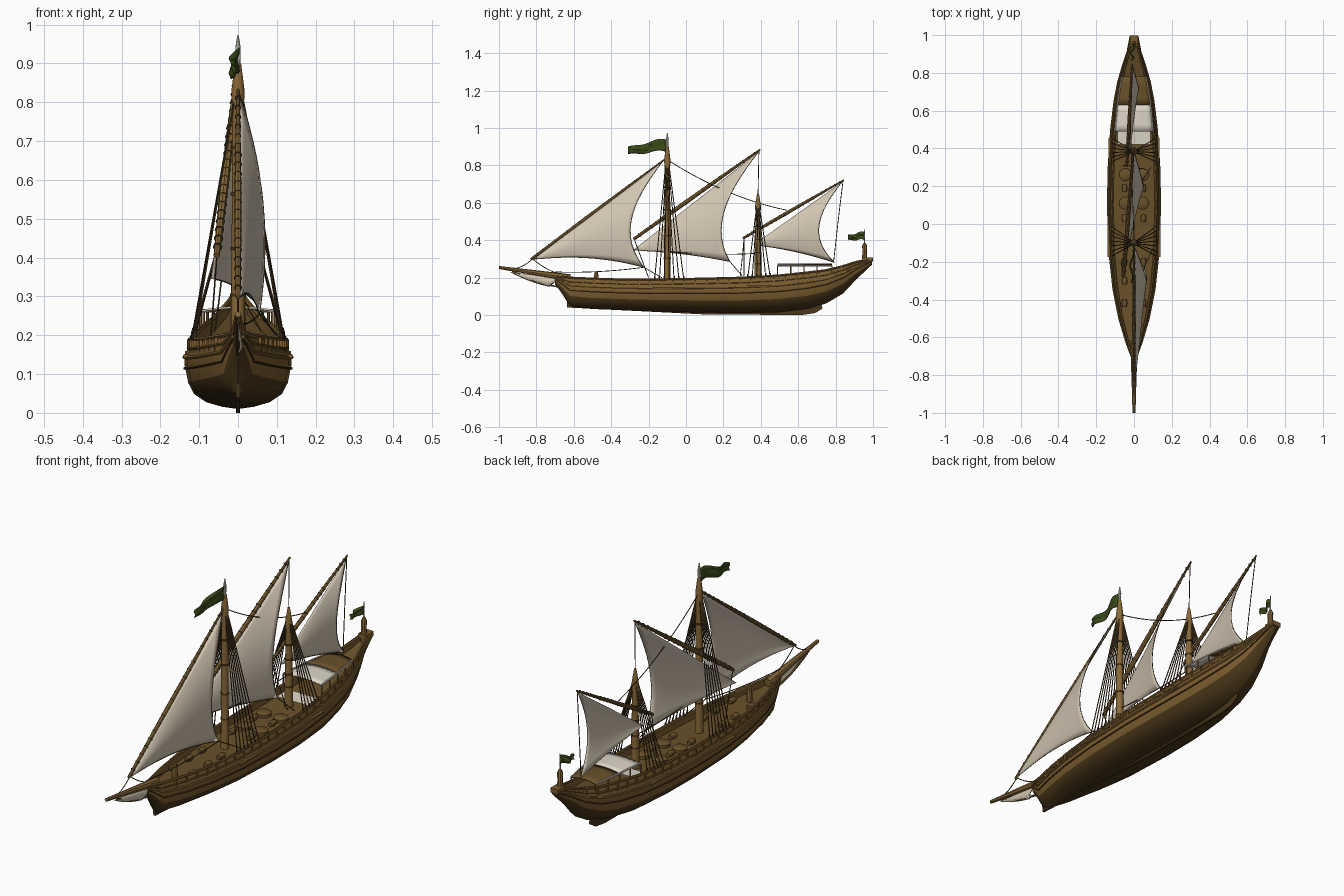
import bpy, bmesh, math
from mathutils import Vector

if "Cube" in bpy.data.objects:
    bpy.data.objects.remove(bpy.data.objects["Cube"], do_unlink=True)


def material(name, r, g, b):
    m = bpy.data.materials.new(name)
    m.use_nodes = True
    m.diffuse_color = (r, g, b, 1)
    shader = m.node_tree.nodes["Principled BSDF"]
    shader.inputs["Base Color"].default_value = (r, g, b, 1)
    shader.inputs["Roughness"].default_value = 0.9
    return m


HULL = material("hull wood", .2, .11, .028)
DARK = material("dark lower wood", .068, .038, .01)
DECK = material("deck wood", .14, .082, .023)
SPAR = material("spar wood", .25, .14, .04)
ROPE = material("tarred rope", .08, .05, .017)
CLOTH = material("sail cloth", .65, .57, .45)
GREEN = material("flag green", .042, .072, .009)
WHITE = material("pale trim", .73, .68, .58)


def finish(name, bm, mats, smooth=True):
    bmesh.ops.recalc_face_normals(bm, faces=bm.faces)
    mesh = bpy.data.meshes.new(name)
    bm.to_mesh(mesh)
    bm.free()
    for m in mats:
        mesh.materials.append(m)
    if smooth:
        mesh.shade_smooth()
        mesh.set_sharp_from_angle(angle=math.radians(40))
    ob = bpy.data.objects.new(name, mesh)
    bpy.context.collection.objects.link(ob)
    return ob


def grid(name, rows, mats, rule=None):
    """Skin a list of equal point rows; rule picks the material of a strip."""
    bm = bmesh.new()
    verts = [[bm.verts.new(p) for p in row] for row in rows]
    for a, b in zip(verts, verts[1:]):
        for j in range(len(a) - 1):
            f = bm.faces.new((a[j], a[j + 1], b[j + 1], b[j]))
            f.material_index = rule(j) if rule else 0
    bmesh.ops.remove_doubles(bm, verts=bm.verts, dist=1e-5)
    return finish(name, bm, mats)


def tube(name, points, radii, mat, sides=8):
    """Round bar along points; radii is one value or one per point."""
    pts = [Vector(p) for p in points]
    if not isinstance(radii, (list, tuple)):
        radii = [radii] * len(pts)
    bm = bmesh.new()
    rings = []
    for i, (p, r) in enumerate(zip(pts, radii)):
        along = (pts[min(i + 1, len(pts) - 1)] - pts[max(i - 1, 0)]).normalized()
        side = along.cross(Vector((0, 0, 1)) if abs(along.z) < .9 else Vector((0, 1, 0))).normalized()
        up = side.cross(along)
        turn = [2 * math.pi * k / sides for k in range(sides)]
        rings.append([bm.verts.new(p + r * (side * math.cos(a) + up * math.sin(a))) for a in turn])
    for a, b in zip(rings, rings[1:]):
        for k in range(sides):
            n = (k + 1) % sides
            bm.faces.new((a[k], a[n], b[n], b[k]))
    bm.faces.new(rings[0])
    bm.faces.new(rings[-1])
    return finish(name, bm, [mat])


def box(name, center, size, mat):
    bm = bmesh.new()
    bmesh.ops.create_cube(bm, size=1)
    for v in bm.verts:
        v.co = Vector(c + s * q for c, s, q in zip(center, size, v.co))
    return finish(name, bm, [mat], False)


def sagging(a, b, drop, n=10):
    a, b = Vector(a), Vector(b)
    return [a.lerp(b, i / n) - Vector((0, 0, 4 * drop * i / n * (1 - i / n))) for i in range(n + 1)]


# Hull stations: y, half width, bottom, sheer
STATIONS = [(-.7, .012, .165, .21), (-.66, .028, .11, .205), (-.62, .042, .045, .2),
            (-.5, .078, .032, .195), (-.35, .108, .026, .19), (-.15, .13, .018, .19),
            (.1, .138, .012, .195), (.3, .134, .01, .2), (.5, .121, .014, .212),
            (.65, .103, .032, .228), (.75, .084, .062, .24), (.84, .058, .115, .262),
            (.91, .034, .19, .284), (.995, .018, .27, .302)]
SECTION = [(0, 0), (.3, .03), (.6, .09), (.82, .2), (.93, .36), (1, .62), (1, .72), (.93, .86), (.86, 1)]


def station(y):
    for a, b in zip(STATIONS, STATIONS[1:]):
        if y <= b[0]:
            t = (y - a[0]) / (b[0] - a[0])
            return [p + (q - p) * t for p, q in zip(a, b)][1:]
    return STATIONS[-1][1:]


def skin(y, frac, height, grow=0):
    w, low, top = station(y)
    fine = 1 + max(0, abs(y - .1) - .35) * 1.5
    return Vector((w * frac ** fine + grow, y, low + (top - low) * height))


def deck_height(y):
    w, low, top = station(y)
    return top - min(.03, (top - low) * .4)


ys = [s[0] for s in STATIONS]
ys = sorted(ys + [(a + b) / 2 for a, b in zip(ys, ys[1:])])
rows = []
for y in ys:
    half = [skin(y, f, h) for f, h in SECTION]
    inner = half[-1].copy()
    inner.x *= .9
    half += [inner, Vector((inner.x, y, deck_height(y))), Vector((0, y, deck_height(y)))]
    rows.append(half + [Vector((-p.x, p.y, p.z)) for p in reversed(half)])
last = len(rows[0]) - 2
grid("hull", rows, [HULL, DARK, DECK],
     lambda j: 1 if min(j, last - j) < 4 else 2 if min(j, last - j) >= 10 else 0)

# Keel, stem and sternpost in one thin slab
keel = [(-.64, .13), (-.635, .04), (.1, .003), (.62, 0), (.69, .01), (.73, .035), (.72, .07), (.6, .04)]
bm = bmesh.new()
face = bm.faces.new([bm.verts.new((-.005, y, z)) for y, z in keel])
moved = bmesh.ops.extrude_face_region(bm, geom=[face])["geom"]
bmesh.ops.translate(bm, vec=(.01, 0, 0), verts=[v for v in moved if isinstance(v, bmesh.types.BMVert)])
finish("keel", bm, [DARK], False)

# Wales, rails, channels, stanchions and rigging on both sides
for s, label in ((1, "left"), (-1, "right")):
    def flip(p):
        return (p[0] * s, p[1], p[2])
    for k, (f, h, r) in enumerate([(1, .56, .003), (1, .72, .0055), (.93, .86, .004), (.86, 1, .006)]):
        tube(f"{label}_wale_{k}", [flip(skin(y, f, h)) for y in ys], r, DARK if k == 0 else HULL, 6)
    for k in range(24):
        p = skin(-.55 + k * .06, .93, .86)
        box(f"{label}_stanchion_{k}", flip(p), (.007, .008, .04), HULL)
    for mast, y0, mid, top, reach, n in (("main", -.1, -.09, .8, .078, 7), ("mizzen", .385, .39, .58, .06, 6)):
        base = skin(mid, 1, .74, .002)
        box(f"{label}_{mast}_channel", flip(base), (.012, reach * 2.2, .008), HULL)
        for k in range(n):
            dy = reach * (2 * k / (n - 1) - 1)
            foot = skin(mid + dy, .87, .98, .002)
            tube(f"{label}_{mast}_shroud_{k}", [flip(foot), flip((.01, y0 + dy * .12, top))], .0026, ROPE, 5)
            tube(f"{label}_{mast}_block_{k}", [flip(foot), flip(foot + Vector((-.003, 0, .02)))], .0045, ROPE, 6)
    # Round hatch lids and deck barrels
    for k, y in enumerate((.11, .26)):
        z = deck_height(y)
        tube(f"{label}_deck_tub_{k}", [(s * .045, y, z), (s * .045, y, z + .014), (s * .045, y, z + .02)],
             [.034, .034, .026], DECK, 16)
    for k, y in enumerate((-.42, -.3, -.2, .03, .19)):
        z = deck_height(y)
        x = s * .05
        tube(f"{label}_barrel_{k}", [(x, y - .02, z + .014), (x, y, z + .014), (x, y + .02, z + .014)],
             [.011, .015, .011], DECK, 10)

# Bowsprit, beak and furled headsail
tube("bowsprit", [(0, -1, .254), (0, -.86, .234), (0, -.62, .198)], [.008, .012, .02], SPAR)
tube("beak_brace", [(0, -.93, .236), (0, -.8, .175), (0, -.66, .145)], .005, HULL, 6)
tube("bow_post", [(0, -.48, .16), (0, -.48, .205), (0, -.48, .23)], [.014, .013, .008], SPAR)

# Masts
tube("main_mast", [(0, -.1, .1), (0, -.1, .5), (0, -.1, .78), (0, -.1, .83), (0, -.1, .9)],
     [.019, .016, .015, .017, .008], SPAR, 12)
tube("main_mast_finial", [(0, -.1, .89), (0, -.1, .94), (0, -.1, .972)], [.006, .007, .002], WHITE)
tube("mizzen_mast", [(0, .385, .1), (0, .385, .3), (0, .385, .54), (0, .385, .58), (0, .385, .65)],
     [.021, .018, .013, .016, .005], SPAR, 12)
for name, y, heights in (("main", -.1, (.3, .42, .56, .68)), ("mizzen", .385, (.27, .33, .4, .47))):
    for k, z in enumerate(heights):
        tube(f"{name}_mast_band_{k}", [(0, y, z), (0, y, z + .007)], .0195, DARK, 12)


# Lateen sails: tack, peak, clew, foot arch, leech hollow, belly
def sail(name, tack, peak, clew, arch, hollow, belly, n=14):
    tack, peak, clew = Vector(tack), Vector(peak), Vector(clew)
    rows = []
    for i in range(n + 1):
        t = i / n
        a = tack.lerp(peak, t)
        b = tack.lerp(clew, t) + Vector((0, 0, 4 * arch * t * (1 - t)))
        row = []
        for j in range(n + 1):
            s = j / n
            curve = 4 * s * (1 - s)
            lean = 1 + .5 * (s - .5)
            row.append(a.lerp(b, s) + Vector((belly * curve * t ** .6, -hollow * lean * curve * t ** 3, 0)))
        rows.append(row)
    ob = grid(name, rows, [CLOTH])
    thick = ob.modifiers.new("thickness", "SOLIDIFY")
    thick.thickness = .002
    tube(name + "_leech_rope", rows[-1], .0015, ROPE, 5)
    tube(name + "_foot_rope", [r[-1] for r in rows[1:]], .0015, ROPE, 5)


def yard(name, a, b, r):
    a, b = Vector(a), Vector(b)
    tube(name, [a, a.lerp(b, .4), a.lerp(b, .7), b], [r * .7, r, r * .8, r * .4], SPAR)
    for k in range(1, 22):
        p = a.lerp(b, k / 22)
        size = r * (1.06 if k < 16 else .85)
        tube(f"{name}_lashing_{k}", [p, p + (b - a).normalized() * .003], size, ROPE)


sail("fore_sail", (.004, -.82, .295), (.004, -.125, .82), (.055, -.225, .255), .03, .11, .035)
yard("fore_yard", (0, -.83, .297), (0, -.11, .835), .0095)
sail("main_sail", (-.068, -.285, .345), (-.002, .39, .875), (.045, .235, .285), .012, .1, .025)
yard("main_yard", (-.055, -.28, .405), (-.002, .397, .885), .0115)
sail("mizzen_sail", (-.028, .36, .375), (-.01, .835, .712), (.005, .795, .28), .012, .1, .028)
yard("mizzen_yard", (-.038, .305, .41), (-.01, .845, .722), .0095)
sail("furled_headsail", (0, -.94, .23), (0, -.68, .198), (0, -.73, .152), -.008, 0, .012)

# Loose running ropes: start, end, drop
for k, (a, b, d) in enumerate([
        ((0, -.1, .83), (-.02, .54, .56), .035), ((-.002, .39, .88), (0, .385, .64), 0),
        ((-.01, .84, .72), (.005, .79, .29), -.01), ((0, -.82, .3), (0, -.96, .25), .02),
        ((0, -.82, .3), (0, -.62, .21), .02), ((0, -.7, .23), (.055, -.225, .255), .01),
        ((.045, .235, .285), (.09, .3, .21), 0), ((-.036, .31, .41), (.06, .29, .21), .01),
        ((-.036, .31, .41), (-.06, .31, .21), .01), ((-.055, -.275, .4), (-.07, -.2, .2), 0),
        ((.055, -.225, .255), (.1, -.13, .2), 0), ((0, -.1, .34), (0, .385, .33), .01),
        ((0, .72, .09), (0, .68, .03), .02)]):
    tube(f"running_rope_{k}", sagging(a, b, d), .0022, ROPE, 5)


# Flags stream forward from their staffs
def flag(name, y, z, length, height, droop):
    n = 16
    rows = []
    for i in range(n + 1):
        t = i / n
        x = -.018 * t + .012 * math.sin(t * 9) * t ** .5
        mid = z - droop * t * t + .1 * height * math.sin(t * 8)
        rows.append([(x + .004 * math.sin(j * 2 + t * 5), y - length * t,
                      mid + height * (1 - .4 * t) * (j / 4 - .5)) for j in range(5)])
    ob = grid(name, rows, [GREEN])
    ob.modifiers.new("thickness", "SOLIDIFY").thickness = .002


flag("masthead_flag", -.105, .905, .205, .066, .032)
flag("stern_flag", .953, .422, .085, .044, .01)
tube("stern_post", [(0, .955, .27), (0, .955, .33), (0, .955, .37), (0, .955, .385)], [.016, .012, .013, .006], SPAR)
tube("stern_staff", [(0, .955, .38), (0, .955, .46)], [.004, .002], WHITE, 6)
box("stern_head", (0, .97, .296), (.042, .058, .022), HULL)

# Awning over the after deck, with a cloth sloping down before it
for name, y0, y1, mat in (("awning_cloth", .49, .63, WHITE), ("awning_planks", .63, .78, DECK)):
    rows = []
    for i in range(5):
        y = y0 + (y1 - y0) * i / 4
        w = station(y)[0] * .84
        rows.append([(w * k / 4, y, .264 + .01 * (1 - (k / 4) ** 2)) for k in range(-4, 5)])
    grid(name, rows, [mat]).modifiers.new("thickness", "SOLIDIFY").thickness = .005
for s, label in ((1, "left"), (-1, "right")):
    edge = [(s * station(y)[0] * .84, y, .264) for y in (.49, .56, .63, .7, .78)]
    tube(f"{label}_awning_rail", edge, .004, WHITE, 6)
    for k, p in enumerate(edge):
        tube(f"{label}_awning_post_{k}", [(p[0], p[1], deck_height(p[1])), p], .0035, SPAR, 6)
grid("deck_cloth", [[(x * .088, y, deck_height(y) + .008) for x in (-1, -.5, 0, .5, 1)]
                    for y in (.42, .46, .5)], [WHITE])
